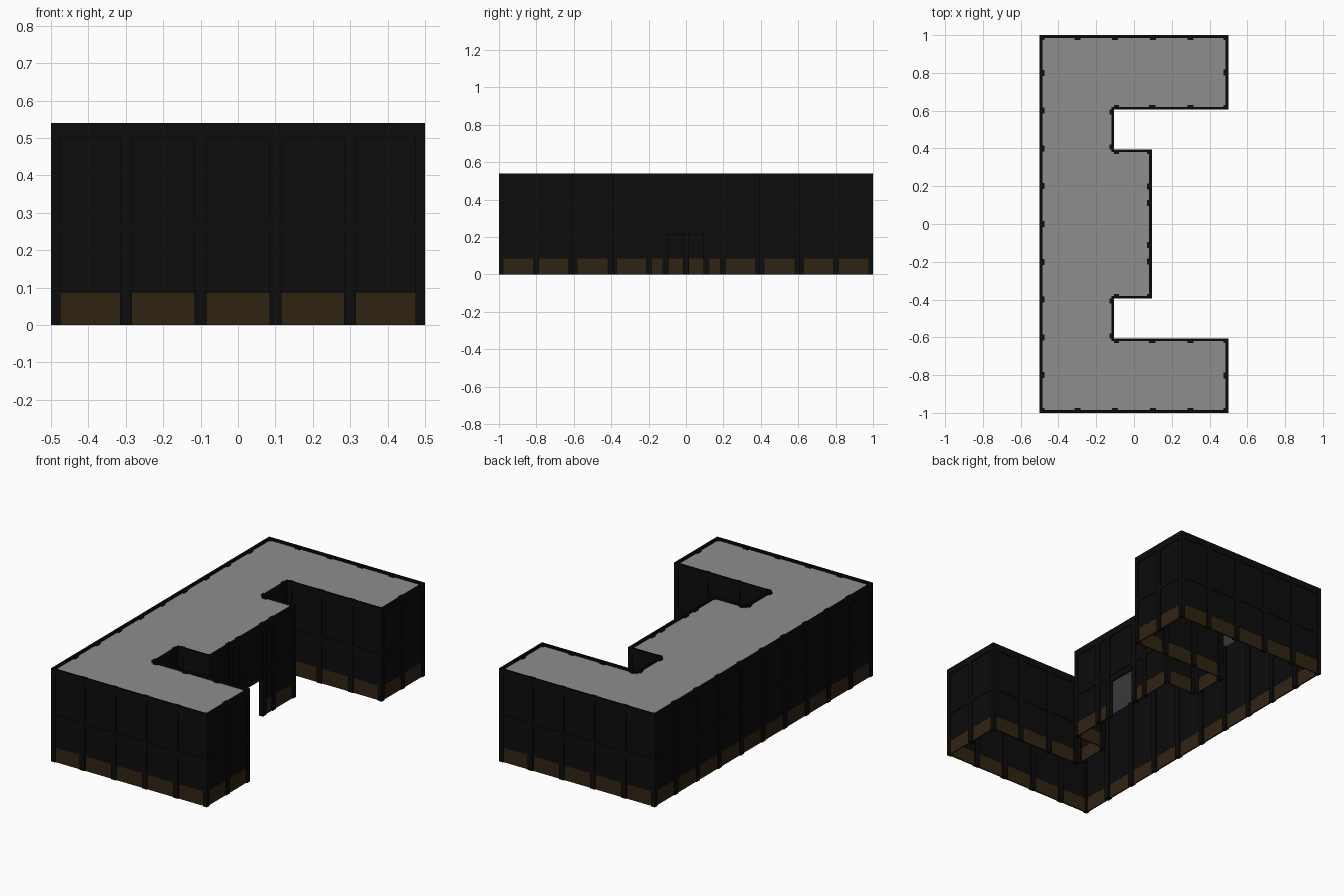
import bpy, bmesh
from mathutils import Vector

if "Cube" in bpy.data.objects:
    bpy.data.objects.remove(bpy.data.objects["Cube"])


def material(name, rgb):
    m = bpy.data.materials.new(name)
    m.diffuse_color = (*rgb, 1)
    m.use_nodes = True
    m.node_tree.nodes["Principled BSDF"].inputs["Base Color"].default_value = m.diffuse_color
    return m


BLACK = material("black_steel", (0.0035, 0.0035, 0.0035))
BROWN = material("brown_base", (0.03, 0.017, 0.006))
GREY = material("roof_grey", (0.27, 0.27, 0.27))
H = 0.54

# E-shaped footprint, counter-clockwise: lower half, then mirrored in y
half = [(-0.5, -1), (0.5, -1), (0.5, -0.605), (-0.105, -0.605), (-0.105, -0.395), (0.095, -0.395)]
OUT = [Vector(p) for p in half] + [Vector((x, -y)) for x, y in reversed(half)]
N = len(OUT)


def cross(a, b):
    return a.x * b.y - a.y * b.x


def convex(i):
    p, q, r = OUT[i - 1], OUT[i], OUT[(i + 1) % N]
    return cross(q - p, r - q) > 0


def box(bm, a, d, s0, s1, n0, n1, z0, z1):
    """Box along wall direction d from a; n = depth inward."""
    n = Vector((-d.y, d.x))
    v = []
    for z in (z0, z1):
        for s, t in ((s0, n0), (s1, n0), (s1, n1), (s0, n1)):
            p = a + d * s + n * t
            v.append(bm.verts.new((p.x, p.y, z)))
    for f in ((3, 2, 1, 0), (4, 5, 6, 7), (0, 1, 5, 4), (1, 2, 6, 5), (2, 3, 7, 6), (3, 0, 4, 7)):
        bm.faces.new([v[k] for k in f])


def finish(bm, name, mat):
    me = bpy.data.meshes.new(name)
    bm.to_mesh(me)
    bm.free()
    me.materials.append(mat)
    bpy.context.collection.objects.link(bpy.data.objects.new(name, me))


walls, bases, pillars, bands, rim = [bmesh.new() for _ in range(5)]
DOOR_H = 0.215
for i in range(N):
    a, b = OUT[i], OUT[(i + 1) % N]
    L = (b - a).length
    d = (b - a).normalized()
    s0 = 0.005 if convex(i) else -0.015
    s1 = L - 0.005 if convex((i + 1) % N) else L + 0.015
    entrance = i == 5            # front of the middle block
    mid = L / 2
    spans = [(s0, mid - 0.1), (mid + 0.1, s1)] if entrance else [(s0, s1)]
    for p, q in spans:
        box(bases, a, d, p, q, 0.006, 0.014, 0, 0.085)
        box(walls, a, d, p, q, 0.005, 0.015, 0.085, H - 0.01)
        box(bands, a, d, p, q, 0.001, 0.015, 0.25, 0.275)
    if entrance:                 # wall above the doorway
        box(walls, a, d, mid - 0.1, mid + 0.1, 0.005, 0.015, DOOR_H, H - 0.01)
        box(bands, a, d, mid - 0.1, mid + 0.1, 0.001, 0.015, 0.25, 0.275)
    # roof rim
    e = 0 if convex(i) else -0.012
    g = L if convex((i + 1) % N) else L + 0.012
    box(rim, a, d, e, g, 0, 0.012, 0.5, H)
    # pillars at every bay
    bays = max(1, round(L / 0.2))
    posts = [k * L / bays for k in range(bays + 1)]
    if entrance:
        posts = [s for s in posts if abs(s - mid) > 0.05] + [mid - 0.11, mid + 0.11]
    for s in posts:
        s = min(max(s, 0.0125), L - 0.0125)
        w = 0.0125 if s < 0.02 or s > L - 0.02 else 0.016
        box(pillars, a, d, s - w, s + w, 0, 0.025, 0, H - 0.005)

finish(walls, "walls", BLACK)
finish(bases, "base_panels", BROWN)
finish(pillars, "pillars", BLACK)
finish(bands, "floor_bands", BLACK)
finish(rim, "roof_rim", BLACK)

# flat roof, inset just inside the rim
bm = bmesh.new()
pts = []
for i in range(N):
    d0 = (OUT[i] - OUT[i - 1]).normalized()
    d1 = (OUT[(i + 1) % N] - OUT[i]).normalized()
    pts.append(OUT[i] + 0.01 * (Vector((-d0.y, d0.x)) + Vector((-d1.y, d1.x))))
face = bm.faces.new([bm.verts.new((p.x, p.y, 0.518)) for p in pts])
ext = bmesh.ops.extrude_face_region(bm, geom=[face], use_keep_orig=True)
bmesh.ops.translate(bm, vec=(0, 0, 0.01), verts=[v for v in ext["geom"] if isinstance(v, bmesh.types.BMVert)])
bmesh.ops.recalc_face_normals(bm, faces=bm.faces)
finish(bm, "roof", GREY)

# pillars pass through the roof edge only below the rim top
